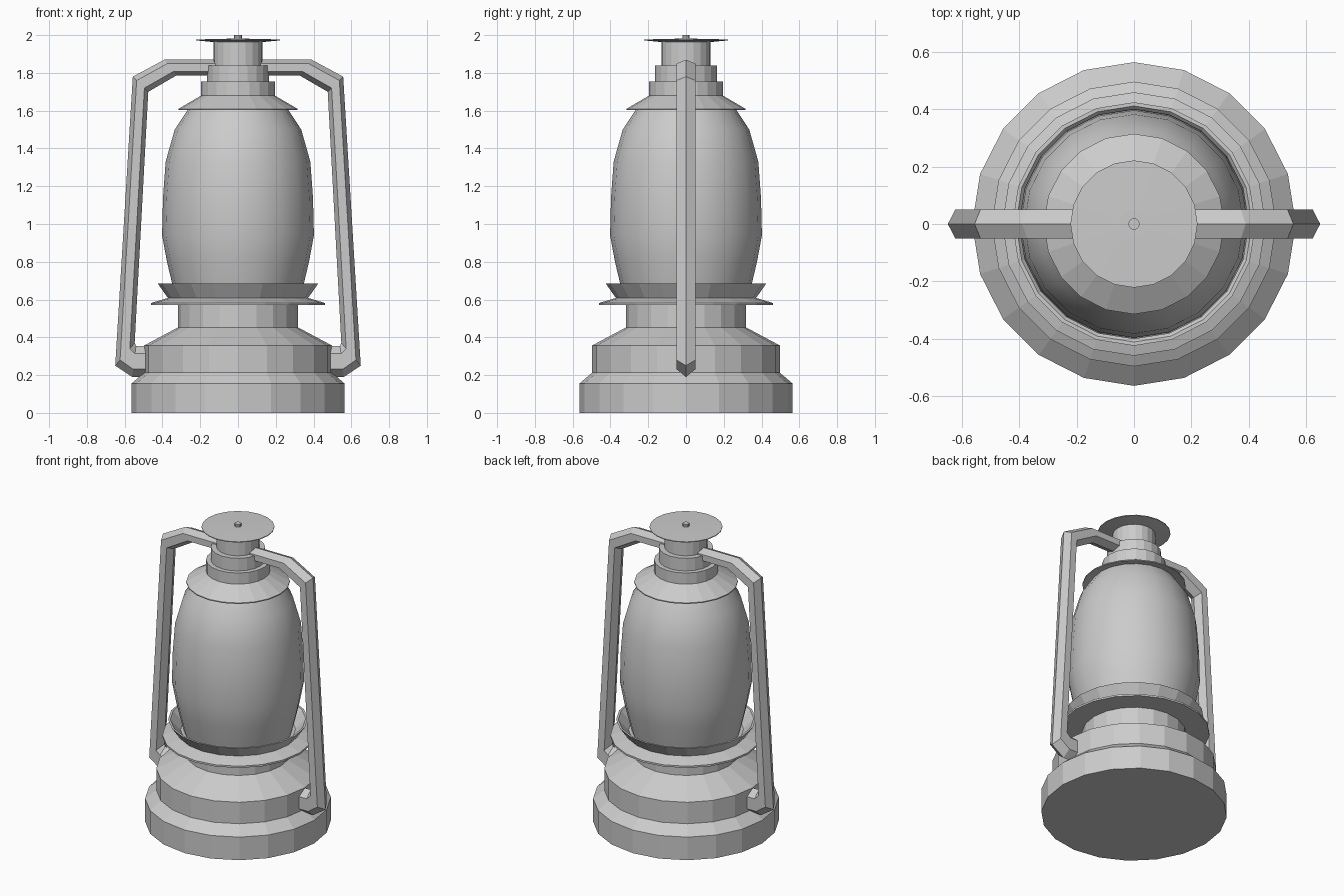
import bpy, bmesh
from math import cos, sin, pi, radians

if "Cube" in bpy.data.objects:
    bpy.data.objects.remove(bpy.data.objects["Cube"])

SIDES = 20


def mesh_object(name, bm, smooth=False):
    bmesh.ops.recalc_face_normals(bm, faces=bm.faces)
    mesh = bpy.data.meshes.new(name)
    bm.to_mesh(mesh)
    bm.free()
    ob = bpy.data.objects.new(name, mesh)
    bpy.context.collection.objects.link(ob)
    if smooth:
        bpy.ops.object.select_all(action='DESELECT')
        ob.select_set(True)
        bpy.context.view_layer.objects.active = ob
        bpy.ops.object.shade_smooth_by_angle(angle=radians(30))
    return ob


def bridge(bm, rings):
    for a, b in zip(rings, rings[1:]):
        n = len(a)
        for i in range(n):
            j = (i + 1) % n
            bm.faces.new((a[i], a[j], b[j], b[i]))
    bm.faces.new(rings[0])
    bm.faces.new(rings[-1])


def lathe(name, profile, sides=SIDES, smooth=False):
    """Turn a (radius, z) profile around z, capped at both ends."""
    bm = bmesh.new()
    rings = [[bm.verts.new((r * cos(2 * pi * i / sides), r * sin(2 * pi * i / sides), z))
              for i in range(sides)] for r, z in profile]
    bridge(bm, rings)
    return mesh_object(name, bm, smooth)


# Stepped fuel tank and neck
lathe("fuel_tank", [(.565, 0), (.565, .155), (.497, .213), (.497, .357),
                    (.317, .453), (.317, .59)])

# Thin drip plate and the flared, hollow glass holder on it
lathe("drip_plate", [(.30, .57), (.46, .57), (.46, .582), (.36, .612)])
lathe("glass_holder", [(.30, .605), (.37, .607), (.425, .685), (.412, .685), (.35, .615)])

# Barrel-shaped glass
lathe("glass", [(.33, .61), (.35, .69), (.376, .80), (.402, .94), (.397, 1.14),
                (.383, 1.33), (.335, 1.50), (.262, 1.61)], smooth=True)

# Hood, collars and chimney
lathe("hood", [(.25, 1.615), (.315, 1.603), (.315, 1.61), (.195, 1.68),
               (.195, 1.755), (.165, 1.755), (.165, 1.84), (.13, 1.84), (.13, 1.97)])
lathe("chimney_lid", [(.13, 1.963), (.222, 1.972), (.222, 1.977), (.05, 1.981)])
lathe("lid_knob", [(.02, 1.975), (.02, 2.0)], sides=10)

# Side handles: hexagonal section between outer and inner outline points (x, z)
stations = [((.42, .19), (.42, .355)), ((.56, .19), (.54, .355)), ((.65, .25), (.547, .37)),
            ((.557, 1.78), (.475, 1.70)), ((.39, 1.87), (.325, 1.787)), ((.10, 1.87), (.10, 1.787))]
section = [(0, 0), (.25, .05), (.75, .05), (1, 0), (.75, -.05), (.25, -.05)]
for side, sx in (("left", -1), ("right", 1)):
    bm = bmesh.new()
    rings = [[bm.verts.new((sx * (ox + (ix - ox) * t), y, oz + (iz - oz) * t))
              for t, y in section] for (ox, oz), (ix, iz) in stations]
    bridge(bm, rings)
    mesh_object("handle_" + side, bm)
